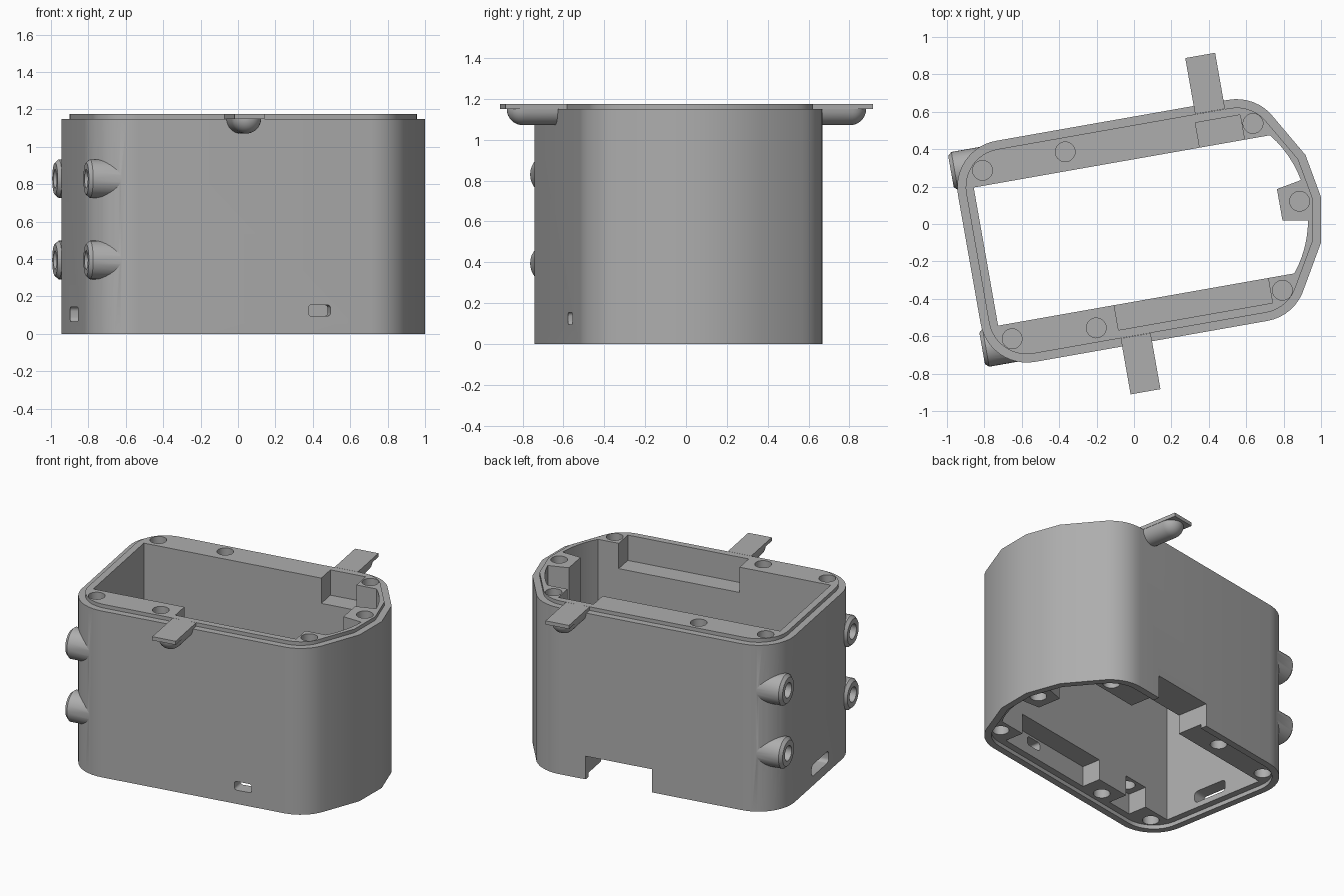
import bpy, bmesh
from math import sin, cos, pi, radians, asin
from mathutils import Matrix

if "Cube" in bpy.data.objects:
    bpy.data.objects.remove(bpy.data.objects["Cube"], do_unlink=True)

grey = bpy.data.materials.new("plain grey")
grey.use_nodes = True
COLOUR = (0.42, 0.42, 0.42, 1)
grey.diffuse_color = COLOUR
grey.node_tree.nodes["Principled BSDF"].inputs["Base Color"].default_value = COLOUR

# The whole part is modelled square to the axes, then turned and shifted
PLACE = Matrix.Rotation(radians(10), 4, 'Z') @ Matrix.Translation((0, -0.034, 0))
AXES = {'Z': Matrix.Identity(4),
        'X': Matrix(((0, 0, 1), (1, 0, 0), (0, 1, 0))).to_4x4(),
        'Y': Matrix(((0, 1, 0), (0, 0, 1), (1, 0, 0))).to_4x4()}
H, RIM, LIP = 1.15, 1.175, 0.045


def loft(name, rings, axis='Z', flip=False):
    """Skin a stack of (profile, height) rings along an axis."""
    bm = bmesh.new()
    loops = [[bm.verts.new((x, y, z)) for x, y in prof] for prof, z in rings]
    bm.faces.new(loops[0])
    bm.faces.new(loops[-1])
    for a, b in zip(loops, loops[1:]):
        for i in range(len(a)):
            j = (i + 1) % len(a)
            bm.faces.new((a[i], a[j], b[j], b[i]))
    bm.transform(AXES[axis])
    if flip:
        bm.transform(Matrix.Scale(-1, 4, (0, 1, 0)))
    bmesh.ops.recalc_face_normals(bm, faces=bm.faces)
    me = bpy.data.meshes.new(name)
    bm.to_mesh(me)
    bm.free()
    me.materials.append(grey)
    ob = bpy.data.objects.new(name, me)
    bpy.context.collection.objects.link(ob)
    return ob


def arc(cx, cy, r, a0, a1, n):
    return [(cx + r * cos(radians(a0 + (a1 - a0) * i / n)),
             cy + r * sin(radians(a0 + (a1 - a0) * i / n))) for i in range(n + 1)]


def circle(cx, cy, r, n=32):
    return arc(cx, cy, r, 0, 360, n)[:-1]


def rect(x0, x1, y0, y1):
    return [(x0, y0), (x1, y0), (x1, y1), (x0, y1)]


def rounded(x0, x1, y0, y1, r):
    pts = []
    for k, (x, y) in enumerate(((x1 - r, y1 - r), (x0 + r, y1 - r),
                                (x0 + r, y0 + r), (x1 - r, y0 + r))):
        pts += arc(x, y, r, 90 * k, 90 * k + 90, 5)
    return pts


def outline(d):
    """Outer plan: round corners, coarse bowed right end, inset by d."""
    r = 0.25 - d
    return (arc(0.33, 0, 0.68 - d, -20.5, 20.5, 2)
            + arc(0.613, 0.35, r, 27, 90, 8)
            + arc(-0.65, 0.35, r, 90, 180, 12)
            + arc(-0.65, -0.35, r, 180, 270, 12)
            + arc(0.613, -0.35, r, 270, 333, 8))


def combine(target, tool, op='DIFFERENCE'):
    mod = target.modifiers.new("bool", 'BOOLEAN')
    mod.operation, mod.solver, mod.object = op, 'EXACT', tool
    bpy.context.view_layer.objects.active = target
    bpy.ops.object.modifier_apply(modifier=mod.name)
    bpy.data.objects.remove(tool, do_unlink=True)


def cut_box(x0, x1, y0, y1, z0, z1):
    combine(body, loft("cutter", [(rect(x0, x1, y0, y1), z0), (rect(x0, x1, y0, y1), z1)]))


def cut(profile, z0, z1, axis='Z'):
    combine(body, loft("cutter", [(profile, z0), (profile, z1)], axis))


# Body with raised lip
body = loft("enclosure_body", [(outline(0), 0), (outline(0), H),
                               (outline(LIP), H), (outline(LIP), RIM)])

# Round side bosses on the left corners
BOSSES = [(s * 0.48, z) for s in (-1, 1) for z in (0.395, 0.83)]
for y, z in BOSSES:
    boss = loft("boss", [(circle(y, z, 0.085), -0.915), (circle(y, z, 0.103), -0.895),
                         (circle(y, z, 0.103), -0.6)], 'X')
    combine(body, boss, 'UNION')
for y, z in BOSSES:
    cut(circle(y, z, 0.05), -0.97, -0.74, 'X')

# Main cavity, leaving a screw post on the bowed end
R, SIDE = 0.6, 0.375
top_a = asin(SIDE / R) * 180 / pi
cavity = (arc(0.33, 0, R, -top_a, -10.6, 6)
          + [(0.785, -0.085), (0.785, 0.085)]
          + arc(0.33, 0, R, 10.6, top_a, 6)
          + [(-0.81, SIDE), (-0.81, -SIDE)])
cut(cavity, -0.2, 1.4)

# Stacking rebate under the body
cut(outline(LIP), -0.1, 0.028)

# Pockets in the thick side walls, top then bottom
cut_box(0.417, 0.66, 0.3, 0.51, 1.0, 1.3)
cut_box(-0.18, 0.656, -0.51, -0.3, 1.0, 1.3)
cut_box(-0.15, 0.6, -0.51, -0.3, -0.1, 0.17)
cut_box(-0.6, -0.41, -0.51, -0.3, -0.1, 0.17)
cut_box(-0.03, 0.43, 0.3, 0.75, -0.1, 0.16)

# Screw holes
holes = [(0.893, 0)]
for s in (-1, 1):
    holes += [(-0.748, s * 0.457), (-0.295, s * 0.478), (0.72, s * 0.453)]
for x, y in holes:
    cut(circle(x, y, 0.053, 24), 0.95, 1.3)
    cut(circle(x, y, 0.053, 24), -0.1, 0.22)
cut(circle(-0.505, -0.445, 0.05, 24), 0.1, 0.3)

# Slots through the front and left walls
cut(rounded(0.095, 0.155, 0.27, 0.39, 0.018), -0.75, -0.45, 'Y')
cut(rounded(-0.15, 0.1, 0.065, 0.145, 0.025), -1.0, -0.7, 'X')


# Side arms: flat plate over a half-round rib with a domed tip
def half_round(xc, r):
    return [(H - r * sin(pi * i / 16), xc + r * cos(pi * i / 16)) for i in range(17)]


parts = [body]
for side, xc, flip in (("back", 0.505, False), ("front", -0.095, True)):
    plate = rect(xc - 0.081, xc + 0.081, 0.556, 0.86)
    parts.append(loft(side + "_arm_plate", [(plate, H), (plate, RIM)], flip=flip))
    rings = [(half_round(xc, 0.079), 0.55)]
    for i in range(9):
        t = radians(88) * i / 8
        rings.append((half_round(xc, 0.079 * cos(t)), 0.76 + 0.079 * sin(t)))
    parts.append(loft(side + "_arm_rib", rings, 'Y', flip))

# Turn into place and smooth the rounded faces
bpy.ops.object.select_all(action='DESELECT')
for ob in parts:
    ob.data.transform(PLACE)
    ob.select_set(True)
bpy.context.view_layer.objects.active = body
bpy.ops.object.shade_smooth_by_angle(angle=radians(30))
